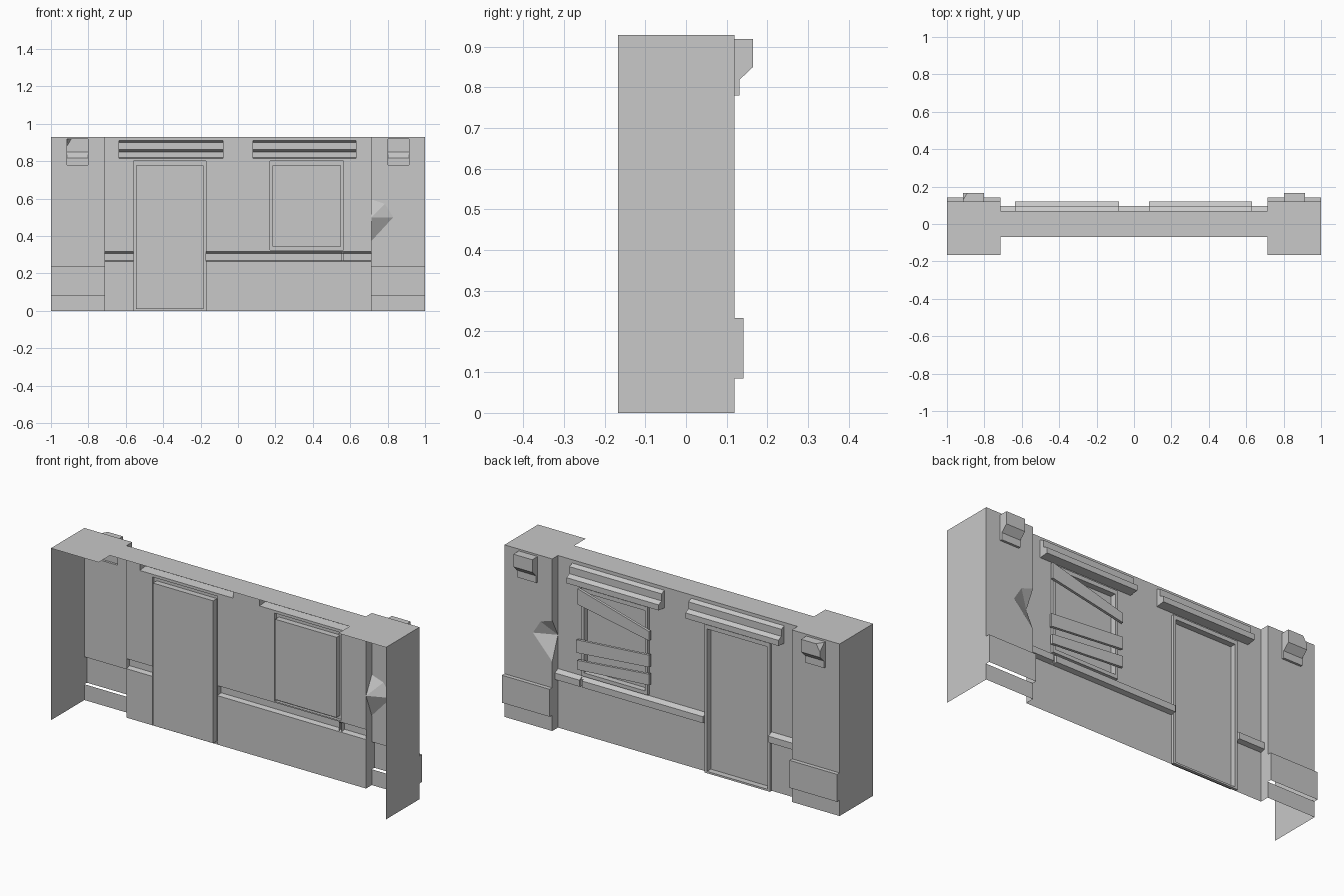
import bpy, bmesh
from mathutils import Vector

if "Cube" in bpy.data.objects:
    bpy.data.objects.remove(bpy.data.objects["Cube"])

plaster = bpy.data.materials.new("plain_grey")
plaster.use_nodes = True
GREY = (0.58, 0.58, 0.58, 1)
plaster.diffuse_color = GREY
plaster.node_tree.nodes["Principled BSDF"].inputs["Base Color"].default_value = GREY

H = 0.928                  # wall height
WALL, PIER = 0.07, 0.119   # depth of the wall plane and the pier plane
REAR = -0.167              # open rear edge of the piers
EDGE = 0.715               # where the wall meets the piers


def finish(name, bm, recalc=True):
    bmesh.ops.remove_doubles(bm, verts=bm.verts, dist=0.0005)
    if recalc:
        bmesh.ops.recalc_face_normals(bm, faces=bm.faces)
    mesh = bpy.data.meshes.new(name)
    bm.to_mesh(mesh)
    bm.free()
    mesh.materials.append(plaster)
    obj = bpy.data.objects.new(name, mesh)
    bpy.context.collection.objects.link(obj)
    return obj


def poly(bm, pts, facing):
    """Add a face whose normal agrees with the given direction."""
    face = bm.faces.new([bm.verts.new(p) for p in pts])
    face.normal_update()
    if face.normal.dot(Vector(facing)) < 0:
        face.normal_flip()


def panel(bm, x0, x1, z0, z1, y):
    """Upright rectangle facing +y."""
    poly(bm, [(x0, y, z0), (x1, y, z0), (x1, y, z1), (x0, y, z1)], (0, 1, 0))


def moulding(name, profile, x0, x1):
    """Run an open (y, z) profile, listed top to bottom, along x with capped ends."""
    bm = bmesh.new()
    centre = Vector(((x0 + x1) / 2, WALL - 0.02, sum(z for y, z in profile) / len(profile)))
    a, b = [[(x, y, z) for y, z in profile] for x in (x0, x1)]
    for i in range(len(profile) - 1):
        quad = (a[i], a[i + 1], b[i + 1], b[i])
        poly(bm, quad, (Vector(a[i]) + Vector(b[i + 1])) / 2 - centre)
    poly(bm, a, (-1, 0, 0))
    poly(bm, b, (1, 0, 0))
    return finish(name, bm, False)


def framed_panel(name, x0, x1, z0, z1, low):
    """Raised frame around an opening with a panel set back inside it."""
    def ring(inset, y):
        b = z0 + (low if inset else 0)
        t = z1 - (0.022 if inset else 0)
        return [(x0 + inset, y, b), (x1 - inset, y, b), (x1 - inset, y, t), (x0 + inset, y, t)]
    bm = bmesh.new()
    middle = Vector(((x0 + x1) / 2, 0, (z0 + z1) / 2))
    loops = [ring(0, WALL), ring(0, 0.085), ring(0.015, 0.085), ring(0.015, 0.053)]
    for k, (p, q) in enumerate(zip(loops, loops[1:])):
        for i in range(4):
            j = (i + 1) % 4
            radial = (Vector(p[i]) + Vector(p[j])) / 2 - middle
            radial.y = 0
            facing = (radial, (0, 1, 0), -radial)[k]
            poly(bm, (p[i], p[j], q[j], q[i]), facing)
    poly(bm, loops[-1], (0, 1, 0))
    return finish(name, bm, False)


# Main wall sheet, open behind the door, window, lintels and rail
DOOR = (-0.56, -0.17, 0, 0.8)
WINDOW = (0.17, 0.565, 0.325, 0.8)
LINTELS = [(-0.635, -0.08, 0.815, 0.91), (0.08, 0.63, 0.815, 0.91)]
RAILS = [(-EDGE, DOOR[0], 0.264, 0.318), (DOOR[1], EDGE, 0.264, 0.318)]
openings = [DOOR, WINDOW] + LINTELS + RAILS
xs = sorted({-EDGE, EDGE} | {v for o in openings for v in o[:2]})
zs = sorted({0, H} | {v for o in openings for v in o[2:]})
bm = bmesh.new()
for x0, x1 in zip(xs, xs[1:]):
    for z0, z1 in zip(zs, zs[1:]):
        cx, cz = (x0 + x1) / 2, (z0 + z1) / 2
        if not any(a < cx < b and c < cz < d for a, b, c, d in openings):
            panel(bm, x0, x1, z0, z1, WALL)
poly(bm, [(-EDGE, -WALL, H), (EDGE, -WALL, H), (EDGE, WALL, H), (-EDGE, WALL, H)], (0, 0, 1))
finish("wall", bm, False)

framed_panel("door", *DOOR, 0.01)
framed_panel("window", *WINDOW, 0.02)

# Lintels over door and window
for label, (x0, x1, z0, z1) in zip(("door_lintel", "window_lintel"), LINTELS):
    moulding(label, [(WALL, z1), (0.094, 0.9), (0.094, 0.862), (PIER, 0.85),
                     (PIER, 0.82), (WALL, z0)], x0, x1)

# Chair rail, chipped below the window
for i, (x0, x1, y) in enumerate([(-EDGE, DOOR[0], 0.097), (DOOR[1], 0.553, 0.097),
                                 (0.553, 0.568, 0.082), (0.568, EDGE, 0.097)]):
    moulding(f"chair_rail_{i + 1}", [(WALL, 0.318), (y, 0.305), (y, 0.27), (WALL, 0.264)], x0, x1)

# Boards nailed across the window: end points and end widths
boards = [((0.578, 0.755), (0.15, 0.655), 0.085, 0.05),
          ((0.585, 0.485), (0.15, 0.52), 0.07, 0.065),
          ((0.58, 0.385), (0.15, 0.42), 0.05, 0.06)]
for i, ((xa, za), (xb, zb), wa, wb) in enumerate(boards):
    bm = bmesh.new()
    outline = [(xa, za - wa / 2), (xb, zb - wb / 2), (xb, zb + wb / 2), (xa, za + wa / 2)]
    face = bm.faces.new([bm.verts.new((x, 0.086, z)) for x, z in outline])
    new = bmesh.ops.extrude_face_region(bm, geom=[face])["geom"]
    bmesh.ops.translate(bm, vec=(0, 0.014, 0),
                        verts=[g for g in new if isinstance(g, bmesh.types.BMVert)])
    finish(f"window_board_{i + 1}", bm)

# Piers: outer end, top, face, inner return, with a base band standing proud
LOW, HIGH, BAND = 0.085, 0.233, 0.141
FOOT, HEAD, NEAR, FAR = 0.78, 0.918, 0.802, 0.915   # bracket extents
for side, label in ((1, "left"), (-1, "right")):
    e, o = EDGE * side, side
    bm = bmesh.new()
    poly(bm, [(o, REAR, 0), (o, PIER, 0), (o, PIER, H), (o, REAR, H)], (side, 0, 0))
    poly(bm, [(e, REAR, H), (o, REAR, H), (o, PIER, H), (e, PIER, H)], (0, 0, 1))
    # face around the bracket opening and below the band
    panel(bm, e, o, 0, LOW, PIER)
    panel(bm, e, o, HEAD, H, PIER)
    panel(bm, e, NEAR * side, FOOT, HEAD, PIER)
    panel(bm, FAR * side, o, FOOT, HEAD, PIER)
    face = [(e, PIER, HIGH), (o, PIER, HIGH), (o, PIER, FOOT), (e, PIER, FOOT)]
    inward = (-side, 0, 0)
    if side > 0:
        # chipped inner corner
        rim = [(e, PIER, 0.595), (0.785, PIER, 0.572), (0.83, PIER, 0.5), (e, PIER, 0.375)]
        pit = (e, WALL, 0.5)
        face += rim
        for p, q in zip(rim, rim[1:]):
            poly(bm, [p, q, pit], (0, 1, 0))
        poly(bm, [(e, PIER, H), rim[0], pit, (e, WALL, H)], inward)
        poly(bm, [(e, PIER, 0), rim[-1], pit, (e, WALL, 0)], inward)
    else:
        poly(bm, [(e, PIER, 0), (e, PIER, H), (e, WALL, H), (e, WALL, 0)], inward)
    poly(bm, face, (0, 1, 0))
    finish(f"{label}_pier", bm, False)

    # base band, open underneath
    bm = bmesh.new()
    panel(bm, e, o, LOW, HIGH, BAND)
    poly(bm, [(e, PIER, HIGH), (o, PIER, HIGH), (o, BAND, HIGH), (e, BAND, HIGH)], (0, 0, 1))
    for x, d in ((e, -side), (o, side)):
        poly(bm, [(x, PIER, LOW), (x, BAND, LOW), (x, BAND, HIGH), (x, PIER, HIGH)], (d, 0, 0))
    finish(f"{label}_base_band", bm, False)

    # bracket: block with a sloped underside running into a thin foot
    x0, x1 = sorted((NEAR * side, FAR * side))
    bracket = moulding(f"{label}_bracket", [(PIER, HEAD), (0.165, HEAD), (0.165, 0.85),
                                            (0.131, 0.818), (0.131, FOOT), (PIER, FOOT)], x0, x1)
    if side < 0:
        # broken corner
        bm = bmesh.new()
        bm.from_mesh(bracket.data)
        cut = bmesh.ops.bisect_plane(bm, geom=bm.verts[:] + bm.edges[:] + bm.faces[:],
                                     plane_co=(-0.892, 0.165, HEAD),
                                     plane_no=(-1, 0.6, 0.6), clear_outer=True)
        bmesh.ops.holes_fill(bm, edges=[g for g in cut["geom_cut"]
                                        if isinstance(g, bmesh.types.BMEdge)], sides=0)
        bm.to_mesh(bracket.data)
        bm.free()
